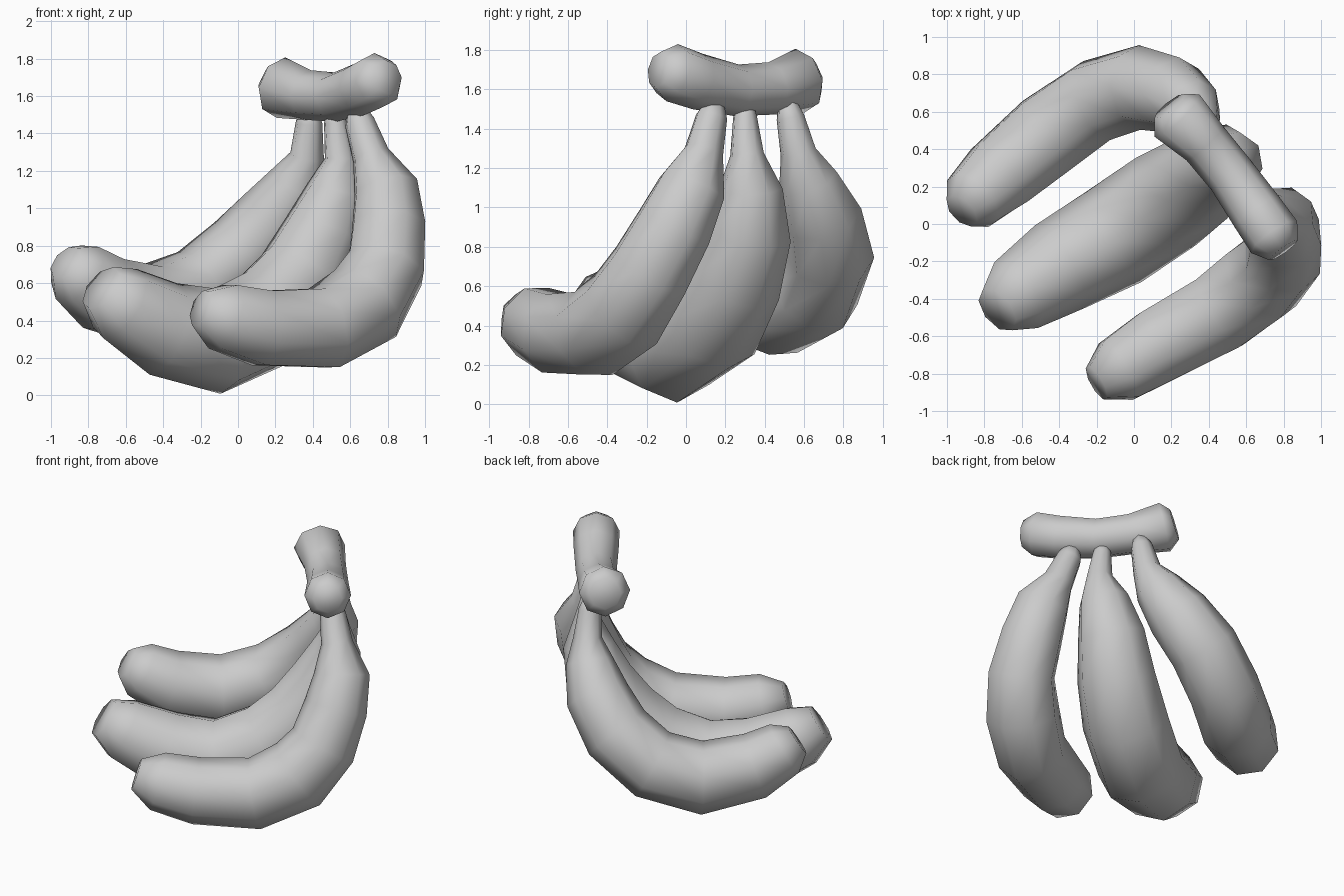
import bpy, bmesh, math
from mathutils import Vector

SIDES = 8


def loft(name, stations, side_hint=None):
    """Skin a tube of octagonal rings through (x, y, z, radius) stations."""
    pts = [Vector(s[:3]) for s in stations]
    n = len(pts)
    if side_hint is None:
        # the bend plane's normal keeps every ring aligned
        side_hint = (pts[-1] - pts[0]).cross(pts[n // 2] - pts[0])
    side_hint = Vector(side_hint).normalized()
    bm = bmesh.new()
    rings = []
    for i, p in enumerate(pts):
        t = (pts[min(i + 1, n - 1)] - pts[max(i - 1, 0)]).normalized()
        u = (side_hint - t * side_hint.dot(t)).normalized()
        v = t.cross(u)
        r = stations[i][3] * 1.03
        ring = []
        for k in range(SIDES):
            a = 2 * math.pi * k / SIDES
            ring.append(bm.verts.new(p + (u * math.cos(a) + v * math.sin(a)) * r))
        rings.append(ring)
    for a, b in zip(rings, rings[1:]):
        for k in range(SIDES):
            j = (k + 1) % SIDES
            bm.faces.new((a[k], a[j], b[j], b[k]))
    bm.faces.new(rings[0][::-1])
    bm.faces.new(rings[-1])
    bmesh.ops.recalc_face_normals(bm, faces=bm.faces)
    for f in bm.faces:
        f.smooth = True
    mesh = bpy.data.meshes.new(name)
    bm.to_mesh(mesh)
    bm.free()
    obj = bpy.data.objects.new(name, mesh)
    bpy.context.collection.objects.link(obj)
    return obj


# Bananas: from the thin neck at the crown down to the blunt tip
loft("banana_front", [
    (0.63, 0.15, 1.55, 0.04), (0.65, 0.13, 1.46, 0.08), (0.71, 0.09, 1.28, 0.10),
    (0.79, 0.03, 1.10, 0.175), (0.805, -0.06, 0.90, 0.20), (0.79, -0.18, 0.68, 0.215),
    (0.68, -0.30, 0.49, 0.235), (0.46, -0.47, 0.36, 0.225), (0.13, -0.65, 0.36, 0.21),
    (-0.08, -0.78, 0.42, 0.185), (-0.20, -0.85, 0.465, 0.10)])

loft("banana_middle", [
    (0.51, 0.30, 1.55, 0.035), (0.52, 0.30, 1.46, 0.06), (0.55, 0.31, 1.27, 0.085),
    (0.53, 0.33, 1.10, 0.16), (0.46, 0.32, 0.88, 0.215), (0.35, 0.24, 0.64, 0.25),
    (0.17, 0.12, 0.42, 0.275), (-0.11, -0.07, 0.29, 0.275), (-0.40, -0.23, 0.355, 0.25),
    (-0.63, -0.38, 0.49, 0.205), (-0.73, -0.46, 0.575, 0.13)])

loft("banana_back", [
    (0.38, 0.51, 1.55, 0.04), (0.38, 0.53, 1.46, 0.07), (0.37, 0.57, 1.28, 0.09),
    (0.32, 0.62, 1.14, 0.15), (0.21, 0.69, 0.96, 0.20), (0.03, 0.73, 0.76, 0.22),
    (-0.20, 0.66, 0.57, 0.225), (-0.46, 0.48, 0.475, 0.23), (-0.72, 0.26, 0.545, 0.21),
    (-0.86, 0.13, 0.655, 0.175), (-0.92, 0.07, 0.71, 0.10)])

# Crown: the sagging bar that joins the necks, flared at both ends
loft("crown_stem", [
    (0.19, 0.63, 1.66, 0.10), (0.23, 0.58, 1.645, 0.16), (0.38, 0.43, 1.605, 0.13),
    (0.52, 0.26, 1.595, 0.128), (0.66, 0.06, 1.64, 0.14), (0.75, -0.07, 1.685, 0.145),
    (0.80, -0.14, 1.70, 0.09)], side_hint=(0, 0, 1))
